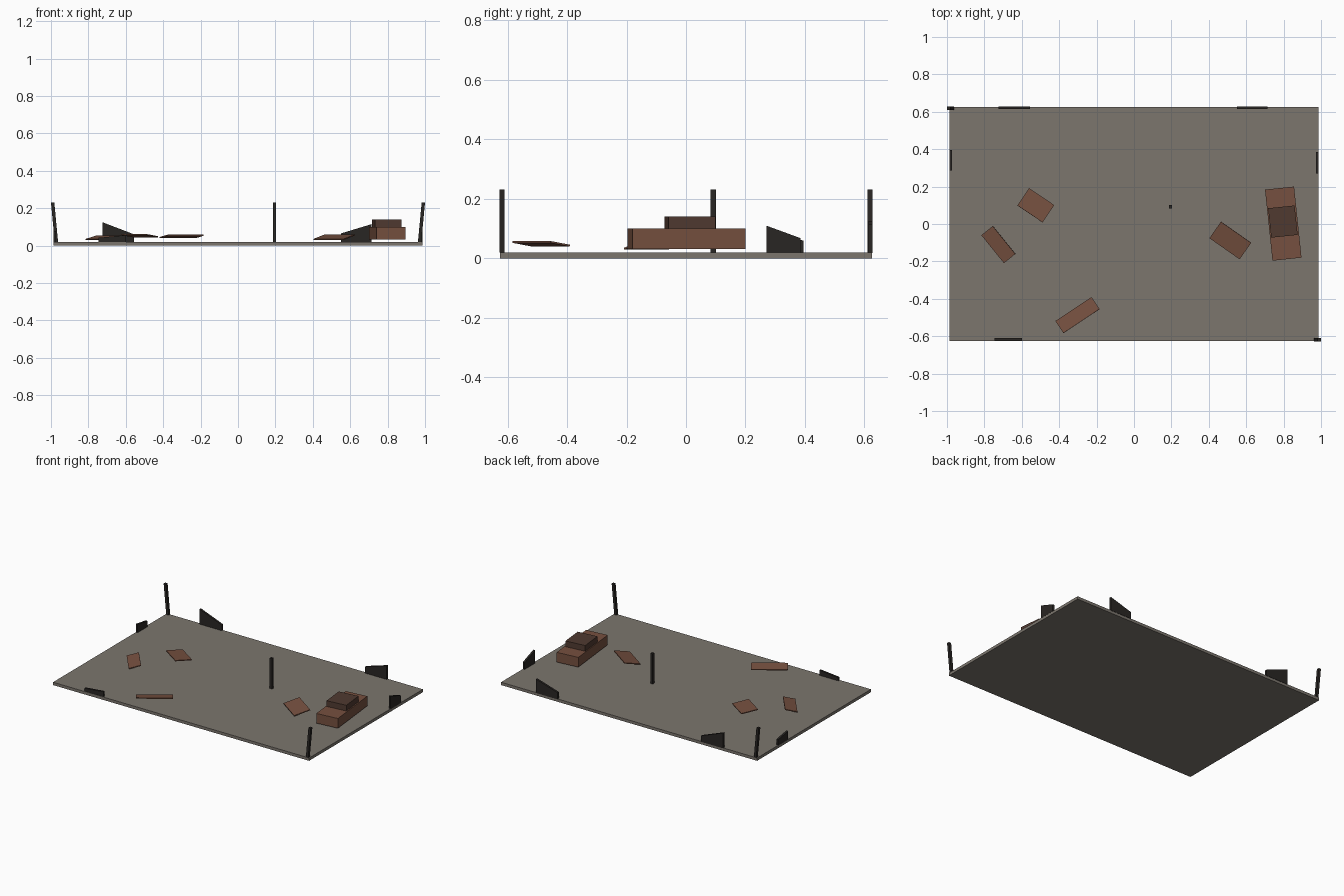
import bpy, bmesh
from math import radians
from mathutils import Matrix, Euler

if "Cube" in bpy.data.objects:
    bpy.data.objects.remove(bpy.data.objects["Cube"])


def material(name, rgb):
    m = bpy.data.materials.new(name)
    m.diffuse_color = (*rgb, 1)
    m.use_nodes = True
    m.node_tree.nodes["Principled BSDF"].inputs["Base Color"].default_value = m.diffuse_color
    return m


STONE = material("stone", (0.20, 0.18, 0.155))
CLAY = material("clay", (0.18, 0.08, 0.05))
DARK_CLAY = material("dark_clay", (0.08, 0.042, 0.03))
CHAR = material("charred", (0.022, 0.019, 0.017))


def finish(name, bm, mat):
    bmesh.ops.recalc_face_normals(bm, faces=bm.faces)
    me = bpy.data.meshes.new(name)
    bm.to_mesh(me)
    bm.free()
    me.materials.append(mat)
    ob = bpy.data.objects.new(name, me)
    bpy.context.collection.objects.link(ob)
    return ob


def box(name, centre, size, mat, rot=(0, 0, 0), lean=0):
    """Box with rotation in degrees; lean shifts the top along x."""
    bm = bmesh.new()
    bmesh.ops.create_cube(bm, size=1)
    for v in bm.verts:
        top = v.co.z
        v.co = [c * s for c, s in zip(v.co, size)]
        v.co.x += lean * top
    turn = Euler([radians(a) for a in rot]).to_matrix().to_4x4()
    bm.transform(Matrix.Translation(centre) @ turn)
    return finish(name, bm, mat)


def wall_stub(name, axis, a, b, za, zb, offset, thick=0.014):
    """Broken wall piece with a sloping top, running from a to b along an axis."""
    bm = bmesh.new()
    outline = [(a, 0.018), (b, 0.018), (b, zb), (a, za)]
    rings = []
    for side in (offset - thick / 2, offset + thick / 2):
        rings.append([bm.verts.new((u, side, z) if axis == "x" else (side, u, z))
                      for u, z in outline])
    bm.faces.new(rings[0])
    bm.faces.new(rings[1])
    for i in range(4):
        j = (i + 1) % 4
        bm.faces.new((rings[0][i], rings[0][j], rings[1][j], rings[1][i]))
    return finish(name, bm, CHAR)


# Floor
box("floor_slab", (0, 0, 0.01), (1.972, 1.252, 0.02), STONE)

# Posts: two leaning outwards at opposite corners, one upright inside
for name, s in (("post_front_right", 1), ("post_back_left", -1)):
    box(name, (s * 0.981, -s * 0.619, 0.125), (0.018, 0.018, 0.212), CHAR, lean=s * 0.02)
box("post_inner", (0.195, 0.092, 0.125), (0.018, 0.018, 0.212), CHAR)

# Broken wall remains along the edges
wall_stub("wall_stub_back_left", "x", -0.725, -0.555, 0.125, 0.06, 0.621)
wall_stub("wall_stub_back_right", "x", 0.55, 0.715, 0.065, 0.115, 0.621)
wall_stub("wall_stub_front", "x", -0.745, -0.60, 0.042, 0.056, -0.617)
wall_stub("wall_stub_left", "y", 0.285, 0.395, 0.078, 0.06, -0.98)
wall_stub("wall_stub_right", "y", 0.27, 0.385, 0.11, 0.068, 0.98)

# Stacked blocks
box("lower_block", (0.798, 0.002, 0.066), (0.156, 0.382, 0.068), CLAY, (0, 0, 6))
box("upper_block", (0.796, 0.013, 0.12), (0.142, 0.158, 0.04), DARK_CLAY, (0, 0, 6))

# Tilted fallen tiles: centre, length, width, tilt, heading
TILES = [
    ((0.515, -0.088, 0.045), 0.197, 0.110, 13, -35),
    ((-0.525, 0.100, 0.053), 0.162, 0.112, -6, -34),
    ((-0.725, -0.110, 0.042), 0.192, 0.080, 14, -51),
    ((-0.302, -0.487, 0.049), 0.232, 0.078, -9, 33.5),
]
for i, (centre, length, width, tilt, heading) in enumerate(TILES, 1):
    box(f"fallen_tile_{i}", centre, (length, width, 0.006), CLAY, (tilt, 0, heading))
